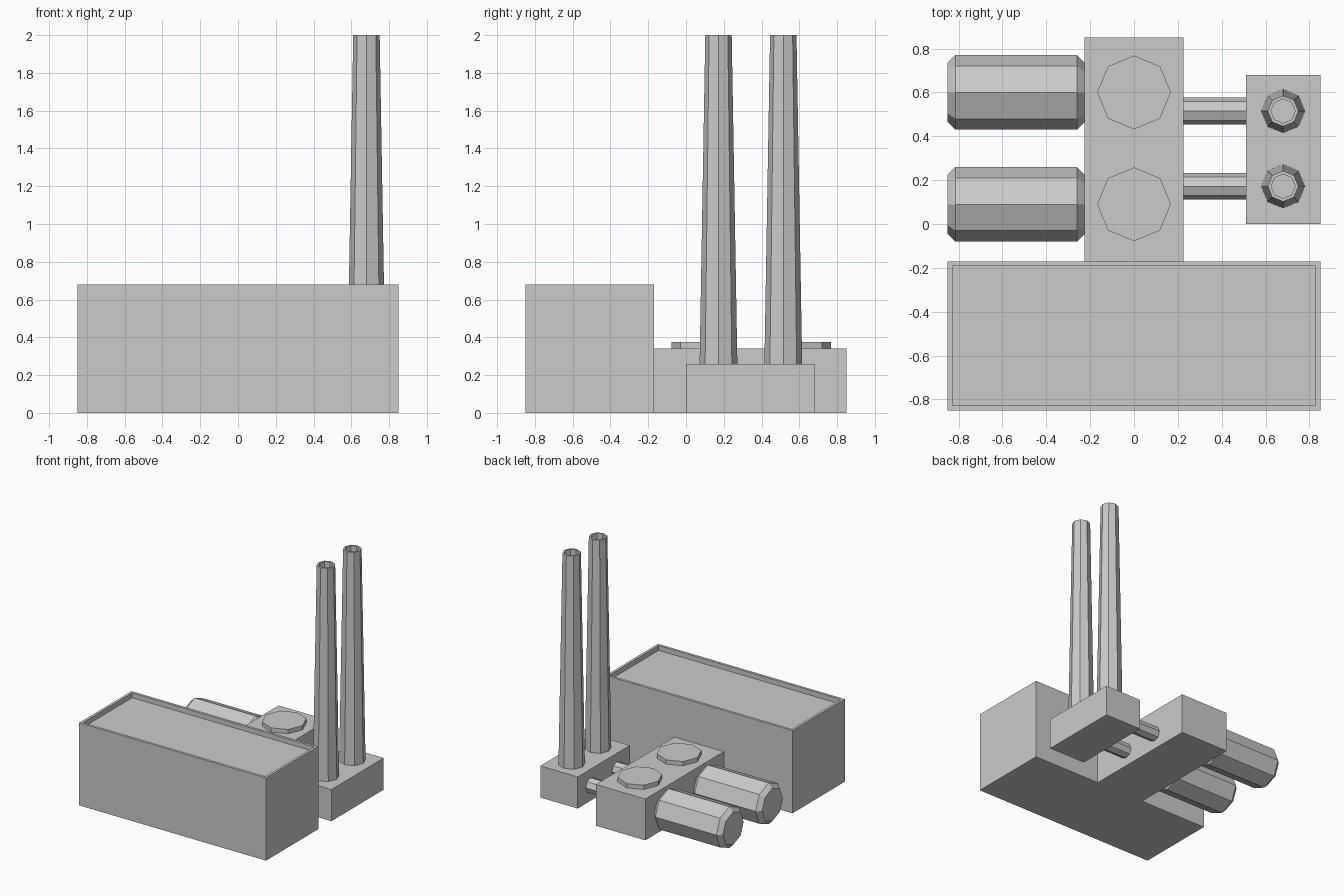
import bpy, bmesh
from math import pi
from mathutils import Matrix

if "Cube" in bpy.data.objects:
    bpy.data.objects.remove(bpy.data.objects["Cube"])


def finish(name, bm):
    bmesh.ops.recalc_face_normals(bm, faces=bm.faces[:])
    mesh = bpy.data.meshes.new(name)
    bm.to_mesh(mesh)
    bm.free()
    obj = bpy.data.objects.new(name, mesh)
    bpy.context.collection.objects.link(obj)
    return obj


def box(name, x0, x1, y0, y1, z1, rim=0.0, depth=0.0):
    """Box standing on the ground, optionally with a sunken roof."""
    bm = bmesh.new()
    bmesh.ops.create_cube(bm, size=1)
    for v in bm.verts:
        v.co = (x1 if v.co.x > 0 else x0, y1 if v.co.y > 0 else y0, z1 if v.co.z > 0 else 0)
    if rim:
        bm.normal_update()
        top = max(bm.faces, key=lambda f: f.calc_center_median().z)
        bmesh.ops.inset_region(bm, faces=[top], thickness=rim)
        floor = bmesh.ops.extrude_discrete_faces(bm, faces=[top])["faces"][0]
        bmesh.ops.translate(bm, verts=floor.verts[:], vec=(0, 0, -depth))
    return finish(name, bm)


def lathe(name, profile, origin, along_x=False):
    """Closed eight-sided solid from (radius, height) rings, with end caps."""
    bm = bmesh.new()
    rings = []
    for r, h in profile:
        ring = bmesh.ops.create_circle(bm, segments=8, radius=r)["verts"]
        bmesh.ops.translate(bm, verts=ring, vec=(0, 0, h))
        rings.append(ring)
    for a, b in zip(rings, rings[1:]):
        for i in range(8):
            j = (i + 1) % 8
            bm.faces.new((a[i], a[j], b[j], b[i]))
    bm.faces.new(rings[0][::-1])
    bm.faces.new(rings[-1])
    m = Matrix.Translation(origin)
    if along_x:
        m = m @ Matrix.Rotation(pi / 2, 4, 'Y')
    bm.transform(m)
    return finish(name, bm)


# Buildings
box("main_hall", -0.85, 0.85, -0.85, -0.17, 0.68, rim=0.03, depth=0.04)
box("middle_block", -0.225, 0.225, -0.17, 0.85, 0.34)
box("chimney_base", 0.51, 0.85, 0.0, 0.68, 0.26)

# Lying tanks with chamfered ends, and round roof hatches beside them
for i, y in enumerate((0.09, 0.60), 1):
    lathe(f"tank_{i}", [(0.135, 0), (0.17, 0.035), (0.17, 0.59), (0.135, 0.625)],
          (-0.85, y, 0.17), along_x=True)
    lathe(f"roof_hatch_{i}", [(0.168, 0), (0.168, 0.035)], (0, y, 0.34))

# Tapered hollow chimneys and their feed pipes
for i, y in enumerate((0.172, 0.515), 1):
    lathe(f"chimney_{i}", [(0.10, 0), (0.07, 1.74), (0.055, 1.74), (0.055, 1.67)],
          (0.68, y, 0.26))
    lathe(f"feed_pipe_{i}", [(0.061, 0), (0.061, 0.285)], (0.225, y, 0.13), along_x=True)
